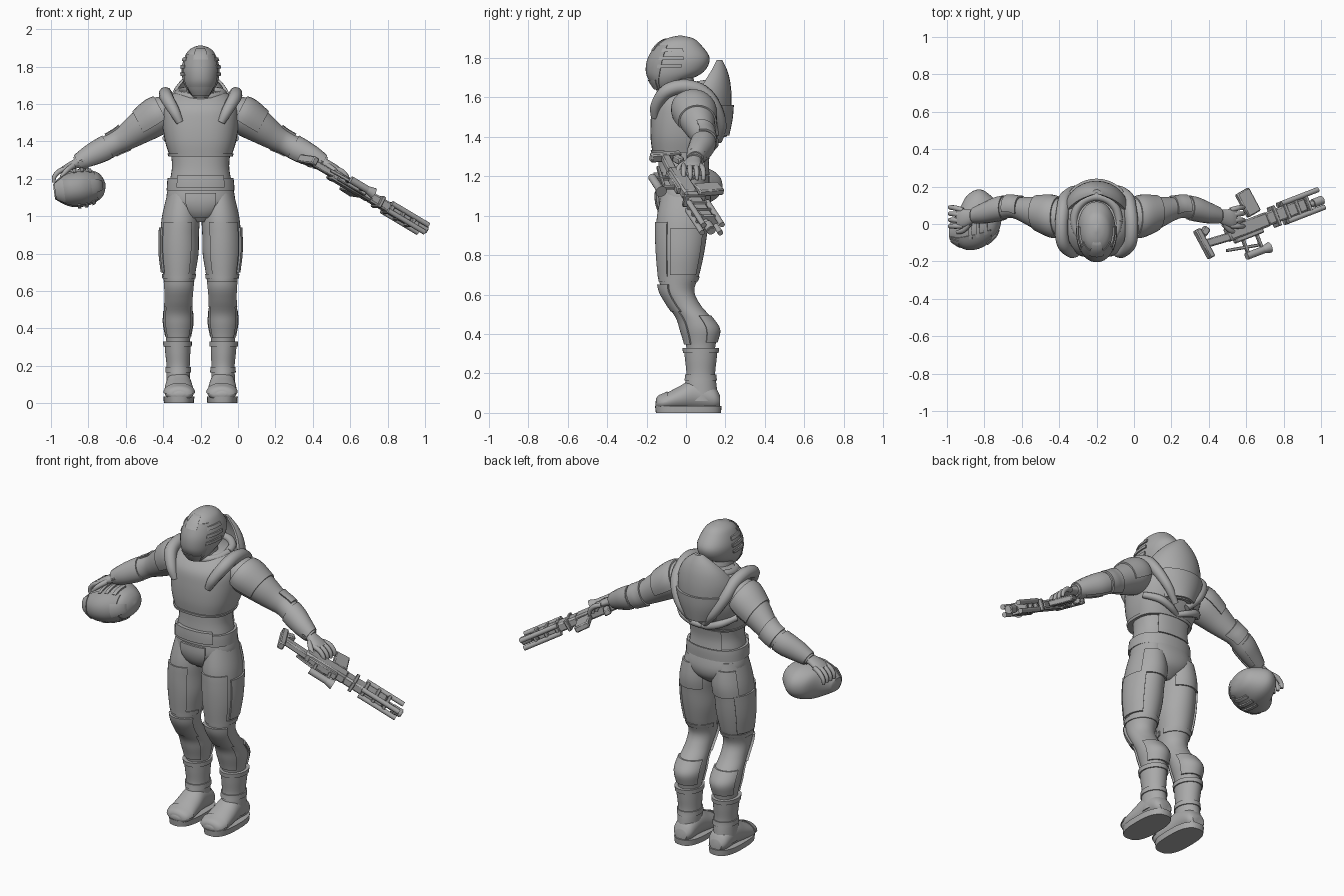
import bpy, bmesh
from math import cos, sin, pi, radians, copysign
from mathutils import Vector, Matrix

cube = bpy.data.objects.get("Cube")
if cube:
    bpy.data.objects.remove(cube, do_unlink=True)

X, Y, Z = Vector((1, 0, 0)), Vector((0, 1, 0)), Vector((0, 0, 1))
CX = -0.2                                   # the body stands left of centre


def material(name, value):
    m = bpy.data.materials.new(name)
    m.use_nodes = True
    m.diffuse_color = (value, value, value, 1)
    m.node_tree.nodes["Principled BSDF"].inputs["Base Color"].default_value = m.diffuse_color
    return m


ARMOUR = material("armour grey", 0.4)
VISOR = material("visor grey", 0.34)


def place(side):
    return Matrix.Translation((CX, 0, 0)) @ Matrix.Diagonal((side, 1, 1, 1))


def at(rows, t):
    """Smooth interpolation through the rows at a fractional index."""
    i = min(int(t), len(rows) - 2)
    f = t - i
    p = [rows[max(0, min(len(rows) - 1, i + k))] for k in (-1, 0, 1, 2)]
    return [b + f / 2 * (c - a + f * (2 * a - 5 * b + 4 * c - d + f * (3 * (b - c) + d - a)))
            for a, b, c, d in zip(*p)]


def finish(bm, name, mat):
    bmesh.ops.recalc_face_normals(bm, faces=bm.faces)
    me = bpy.data.meshes.new(name)
    bm.to_mesh(me)
    bm.free()
    ob = bpy.data.objects.new(name, me)
    bpy.context.collection.objects.link(ob)
    me.materials.append(mat)
    bpy.ops.object.select_all(action="DESELECT")
    ob.select_set(True)
    bpy.context.view_layer.objects.active = ob
    bpy.ops.object.shade_smooth_by_angle(angle=radians(42))
    return ob


def loft(name, rows, u=X, v=Y, span=None, arc=None, grow=0.0, power=2.0, world=None, mat=ARMOUR):
    """Skin of oval rings; rows hold x, y, z and two radii. An arc makes a curved plate."""
    bm, rings = bmesh.new(), []
    lo, hi = span or (0, len(rows) - 1)
    steps = max(4, int((hi - lo) * 5))
    world = world or place(1)

    def point(row, ang, g):
        c, s = cos(ang), sin(ang)
        c, s = (copysign(abs(q) ** (2 / power), q) for q in (c, s))
        a, b = (max(r, 0.002) + g for r in row[3:])
        return world @ (Vector(row[:3]) + u * a * c + v * b * s)

    for k in range(steps + 1):
        row = at(rows, lo + (hi - lo) * k / steps)
        if arc:
            angs = [radians(arc[0] + (arc[1] - arc[0]) * j / 16) for j in range(17)]
            pts = [point(row, a, grow) for a in angs] + [point(row, a, -0.012) for a in angs[::-1]]
        else:
            pts = [point(row, 2 * pi * j / 36, grow) for j in range(36)]
        rings.append([bm.verts.new(p) for p in pts])
    n = len(rings[0])
    for r, q in zip(rings, rings[1:]):
        for j in range(n):
            bm.faces.new((r[j], r[(j + 1) % n], q[(j + 1) % n], q[j]))
    bm.faces.new(rings[0])
    bm.faces.new(rings[-1])
    return finish(bm, name, mat)


def tube(name, pts, world):
    """Smooth tapered tube; points hold x, y, z and radius."""
    cu = bpy.data.curves.new(name, "CURVE")
    cu.dimensions, cu.bevel_depth, cu.bevel_resolution, cu.use_fill_caps = "3D", 1, 3, True
    n = (len(pts) - 1) * 6
    sp = cu.splines.new("POLY")
    sp.points.add(n)
    for k, p in enumerate(sp.points):
        x, y, z, p.radius = at(pts, k / 6)
        p.co = (*(world @ Vector((x, y, z))), 1)
    cu.materials.append(ARMOUR)
    bpy.context.collection.objects.link(bpy.data.objects.new(name, cu))


# Torso, from hips to neck
abdomen = [(0, -.02, 1.08, .17, .12), (0, -.02, 1.18, .165, .125), (0, -.02, 1.27, .153, .12), (0, -.01, 1.38, .165, .13)]
chest = [(0, -.025, 1.32, .165, .145), (0, -.01, 1.4, .19, .17), (0, .01, 1.5, .205, .188),
         (0, .015, 1.58, .2, .178), (0, .03, 1.64, .165, .14), (0, .04, 1.67, .12, .1)]
pelvis = [(0, -.02, .97, .05, .07), (0, -.01, 1.02, .13, .12), (0, -.01, 1.08, .182, .137), (0, -.015, 1.16, .172, .128)]
loft("abdomen", abdomen, power=2.3)
loft("chest_plate", chest, power=2.5)
loft("chest_rim", chest, span=(0, .25), grow=.007, power=2.5)
loft("pelvis", pelvis, power=2.3)
loft("belt", abdomen, span=(.6, 1.25), grow=.014, power=2.3)
loft("belt_buckle", abdomen, span=(.75, 1.45), arc=(-130, -50), grow=.022, power=2.3)
loft("lumbar_plate", abdomen, span=(1.3, 2.8), arc=(55, 125), grow=.016, power=2.3)
loft("groin_plate", pelvis, span=(.5, 2.5), arc=(-112, -68), grow=.012, power=2.3)
loft("neck", [(0, -.03, 1.58, .085, .085), (0, -.04, 1.72, .07, .075)])

# Hood rising behind the head, and the ring around the neck
hood = [(0, .1, 1.4, .09, .1), (0, .075, 1.5, .15, .145), (0, .075, 1.6, .165, .15),
        (0, .11, 1.68, .135, .108), (0, .14, 1.74, .085, .062), (0, .16, 1.79, .02, .018)]
loft("hood", hood, arc=(-8, 188), grow=.006)
loft("hood_lower_rim", hood, span=(.1, 1.6), arc=(15, 165), grow=.018)
collar = [(.12 * cos(k * pi / 6), .02 + .125 * sin(k * pi / 6), 1.655 + .02 * sin(k * pi / 6), .022) for k in range(13)]
tube("neck_ring", collar, place(1))

# Helmet, worn and carried
helmet = [(0, -.105, 1.635, .04, .045), (0, -.09, 1.68, .075, .09), (0, -.055, 1.73, .096, .145),
          (0, -.035, 1.8, .1, .155), (0, -.035, 1.87, .076, .108), (0, -.03, 1.9, .045, .065), (0, -.03, 1.913, .006, .01)]


def make_helmet(prefix, world):
    def part(name, **kw):
        loft(prefix + name, helmet, world=world, power=2.15, **kw)
    part("helmet_shell")
    part("helmet_visor", span=(.3, 3.9), arc=(-150, -30), grow=.004, mat=VISOR)
    part("helmet_brow", span=(3.5, 4.9), arc=(-112, -68), grow=.009)
    part("helmet_jaw", span=(.2, 1.2), arc=(-140, -40), grow=.009)
    for tag, mid in (("left_", -15), ("right_", 195)):
        for i in range(3):
            part(tag + "helmet_vent_%d" % i, span=(2.3 + i * .55, 2.55 + i * .55), arc=(mid - 22, mid + 22), grow=.008)


make_helmet("worn_", place(1))
make_helmet("carried_", Matrix.Translation((-.845, .025, 1.15)) @ Matrix.Rotation(radians(82), 4, "Y")
            @ Matrix.Translation((0, .04, -1.775)))

# Limb profiles for the left side
leg = [(.1, -.01, 1.13, .075, .11), (.106, -.015, 1.0, .1, .132), (.112, -.022, .9, .103, .128), (.113, -.028, .8, .102, .118),
       (.115, -.035, .7, .088, .102), (.116, -.042, .62, .077, .084), (.118, -.008, .55, .073, .08),
       (.12, .045, .48, .078, .086), (.12, .072, .42, .079, .094), (.12, .075, .34, .064, .074), (.12, .075, .26, .06, .07)]
boot = [(.122, .078, .06, .062, .085), (.12, .075, .14, .063, .08), (.12, .075, .2, .062, .073), (.122, .075, .27, .067, .08), (.124, .075, .33, .07, .086)]
foot = [(.117, .172, .06, .04, .03), (.117, .14, .075, .062, .06), (.117, .05, .095, .068, .08), (.116, -.03, .075, .076, .062),
        (.114, -.1, .056, .078, .044), (.113, -.14, .05, .06, .032), (.113, -.155, .046, .02, .01)]
sole = [(.116, .012, 0, .08, .165), (.116, .012, .035, .083, .169)]
arm = [(.15, .03, 1.58, .08, .07), (.23, .04, 1.535, .108, .1), (.33, .06, 1.47, .086, .086), (.41, .08, 1.415, .063, .068),
       (.46, .09, 1.388, .058, .062), (.53, .08, 1.35, .06, .062), (.6, .06, 1.315, .05, .052), (.665, .045, 1.282, .034, .035)]
palm = [(.64, .05, 1.292, .03, .03), (.68, .035, 1.275, .042, .024), (.72, .03, 1.255, .05, .02), (.745, .03, 1.245, .045, .012)]
ARM_UP = Vector((.466, 0, .885))

for side, tag in ((1, "left_"), (-1, "right_")):
    w = place(side)
    loft(tag + "leg", leg, world=w)
    for name, span, arc, grow in (
            ("thigh_front_plate", (1.3, 4.2), (-125, -35), .007), ("thigh_outer_plate", (1.6, 4), (-25, 50), .01),
            ("seat_plate", (.4, 1.7), (35, 135), .008), ("thigh_band", (4.1, 4.4), (-170, 170), .006),
            ("knee_pad", (4.6, 6.5), (-150, -30), .014), ("shin_plate", (6.5, 8.9), (-140, -40), .01),
            ("calf_plate", (6.8, 8.8), (20, 160), .008)):
        loft(tag + name, leg, span=span, arc=arc, grow=grow, world=w)
    loft(tag + "boot_shaft", boot, world=w)
    loft(tag + "boot_cuff", boot, span=(3.5, 4), grow=.007, world=w)
    loft(tag + "boot_ankle_band", boot, span=(1.4, 1.9), grow=.006, world=w)
    loft(tag + "boot_foot", foot, v=Z, world=w)
    loft(tag + "boot_toe_cap", foot, v=Z, span=(3.9, 5.6), arc=(0, 180), grow=.006, world=w)
    loft(tag + "boot_sole", sole, power=2.6, world=w)

    loft(tag + "arm", arm, u=Y, v=ARM_UP, world=w)
    for name, span, arc, grow in (
            ("shoulder_cap", (.7, 1.9), (-20, 200), .008), ("elbow_pad", (2.9, 4.3), (-70, 110), .01),
            ("forearm_plate", (4.5, 6.4), (-60, 240), .007), ("wrist_cuff", (6.3, 6.8), (-175, 175), .007)):
        loft(tag + name, arm, u=Y, v=ARM_UP, span=span, arc=arc, grow=grow, world=w)
    loft(tag + "palm", palm, u=Y, v=ARM_UP, world=w)
    for i in range(4):
        y = -.01 + i * .028
        tube(tag + "finger_%d" % i, [(.715, y, 1.255, .014), (.755, y * 1.15, 1.24, .014),
                                     (.782, y * 1.2, 1.21, .012), (.785, y * 1.2, 1.18, .009)], w)
    tube(tag + "thumb", [(.68, .0, 1.27, .015), (.715, -.035, 1.245, .014), (.745, -.045, 1.21, .01)], w)

    # Yoke over the shoulder and straps down the back
    tube(tag + "yoke", [(.11, -.158, 1.5, .02), (.14, -.15, 1.56, .03), (.18, -.1, 1.63, .036), (.188, -.01, 1.655, .036),
                        (.18, .08, 1.63, .036), (.165, .145, 1.56, .032), (.11, .18, 1.46, .026), (.04, .165, 1.38, .018)], w)
    tube(tag + "back_strap", [(.19, .07, 1.42, .018), (.13, .135, 1.39, .022), (.06, .145, 1.36, .02), (0, .125, 1.34, .015)], w)

# Rifle, built along its own axis: local x to the muzzle, z to the sight
ahead = Vector((.815, .315, -.486)).normalized()
up = Vector((.36, -.93, 0))
up = (up - ahead * up.dot(ahead)).normalized()
RIFLE = Matrix((ahead, up.cross(ahead), up)).transposed().to_4x4()
RIFLE.translation = (.375, -.105, 1.3)


def block(name, pos, size, tilt=0):
    bm = bmesh.new()
    bmesh.ops.create_cube(bm, size=1)
    bmesh.ops.scale(bm, vec=size, verts=bm.verts)
    bmesh.ops.bevel(bm, geom=bm.edges[:], offset=min(size) * .18, segments=1, affect="EDGES")
    bm.transform(RIFLE @ Matrix.Translation(pos) @ Matrix.Rotation(radians(tilt), 4, "Y"))
    finish(bm, "rifle_" + name, ARMOUR)


def pipe(name, pos, length, r, r2=None):
    bm = bmesh.new()
    bmesh.ops.create_cone(bm, cap_ends=True, segments=16, radius1=r, radius2=r2 or r, depth=length)
    bm.transform(RIFLE @ Matrix.Translation(pos) @ Matrix.Rotation(pi / 2, 4, "Y"))
    finish(bm, "rifle_" + name, ARMOUR)


block("butt", (0, 0, 0), (.035, .045, .17), 8)
block("butt_toe", (.03, 0, -.06), (.05, .035, .04), 30)
block("stock", (.1, 0, .01), (.2, .036, .045), -4)
block("receiver", (.28, 0, 0), (.26, .055, .08))
block("receiver_cover", (.27, 0, .045), (.18, .04, .03))
block("grip", (.2, 0, -.07), (.04, .032, .09), 18)
block("magazine", (.34, 0, -.12), (.085, .036, .14), 8)
block("barrel_shroud", (.53, 0, 0), (.26, .052, .075))
pipe("barrel", (.68, 0, .01), .19, .016)
pipe("muzzle", (.74, 0, .01), .06, .024)
pipe("sight_tube", (.275, 0, .145), .12, .02)
pipe("sight_lens", (.345, 0, .145), .04, .02, .03)
block("sight_rail", (.21, 0, .095), (.2, .016, .016), -10)
for i in range(2):
    block("sight_mount_%d" % i, (.23 + i * .09, 0, .09), (.018, .018, .1))
for i, (y, z) in enumerate(((.022, .05), (-.022, .05), (.024, -.05), (-.024, -.05))):
    pipe("side_barrel_%d" % i, (.635, y, z), .24, .014)
for i in range(4):
    block("shroud_rib_%d" % i, (.46 + i * .07, 0, 0), (.02, .066, .115))
